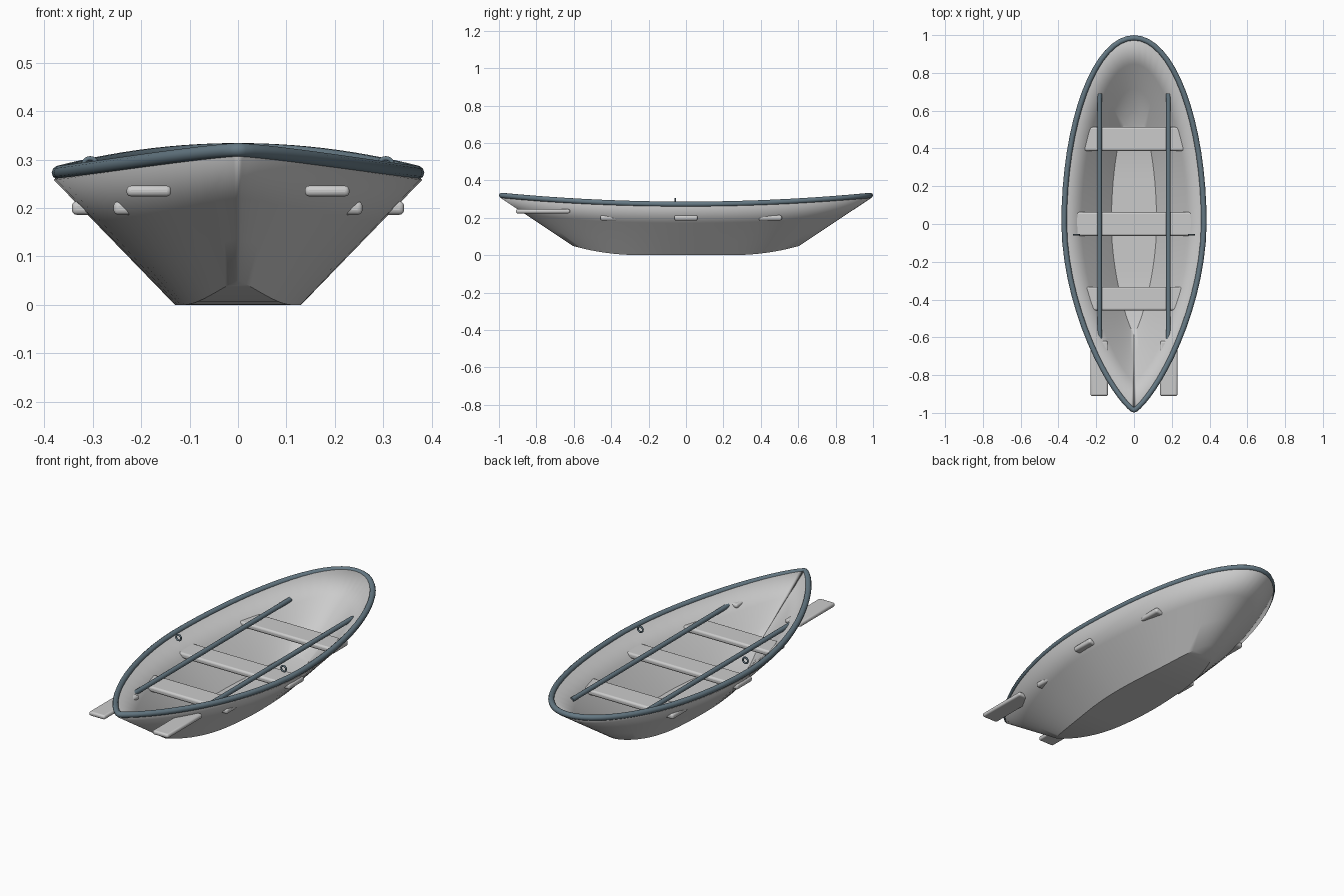
import bpy, bmesh, math
from mathutils import Vector

if "Cube" in bpy.data.objects:
    bpy.data.objects.remove(bpy.data.objects["Cube"])

blue = bpy.data.materials.new("blue_grey")
blue.diffuse_color = (0.13, 0.19, 0.23, 1)
blue.use_nodes = True
blue.node_tree.nodes["Principled BSDF"].inputs["Base Color"].default_value = blue.diffuse_color


def smooth(obj, angle=35):
    bpy.ops.object.select_all(action='DESELECT')
    obj.select_set(True)
    bpy.context.view_layer.objects.active = obj
    bpy.ops.object.shade_smooth_by_angle(angle=math.radians(angle))


def outline(t):
    """Plan outline with unit length: rounder stern (+y), sharper bow (-y)."""
    v, c = math.sin(t), math.cos(t)
    a = abs(v)
    f = math.sqrt(max(0, 1 - a * a)) if v > 0 else max(0, 1 - a ** 1.8) ** 0.8
    return math.copysign(f, c), v


def box(name, centre, size, bevel):
    bpy.ops.mesh.primitive_cube_add(size=1, location=centre)
    o = bpy.context.object
    o.name = name
    o.scale = size
    bpy.ops.object.transform_apply(location=False, rotation=False, scale=True)
    m = o.modifiers.new("bevel", 'BEVEL')
    m.width, m.segments = bevel, 3
    smooth(o)
    return o


# Hull: ruled sides between the bottom outline and the sheer line, plus floor
N, ROWS = 64, 3
bm = bmesh.new()
rings = []
for r in range(ROWS + 1):
    s = r / ROWS
    ring = []
    for i in range(N):
        f, v = outline(2 * math.pi * i / N)
        rise = max(0, (0.6 * abs(v) - 0.22) / 0.38) ** 2.2
        low = Vector((0.13 * f, 0.605 * v, 0.05 * rise))
        top = Vector((0.38 * f, 0.99 * v, 0.258 + 0.048 * v * v))
        ring.append(bm.verts.new(low.lerp(top, s)))
    rings.append(ring)
for a, b in zip(rings, rings[1:]):
    for i in range(N):
        j = (i + 1) % N
        bm.faces.new((a[i], a[j], b[j], b[i]))
base = rings[0]
for i in range(-N // 4, N // 4):
    loop = [base[k % N] for k in (i, N // 2 - i, N // 2 - i - 1, i + 1)]
    bm.faces.new(list(dict.fromkeys(loop)))
bmesh.ops.recalc_face_normals(bm, faces=bm.faces)
bm.normal_update()
if min(bm.faces, key=lambda f: f.calc_center_median().z).normal.z > 0:
    bmesh.ops.reverse_faces(bm, faces=bm.faces)
mesh = bpy.data.meshes.new("hull")
bm.to_mesh(mesh)
bm.free()
hull = bpy.data.objects.new("hull", mesh)
bpy.context.collection.objects.link(hull)
m = hull.modifiers.new("thickness", 'SOLIDIFY')
m.thickness, m.offset = 0.026, -1
smooth(hull)

# Rim: round tube following the sheer line
cu = bpy.data.curves.new("rim", 'CURVE')
cu.dimensions = '3D'
cu.bevel_depth, cu.bevel_resolution = 0.0145, 3
sp = cu.splines.new('POLY')
sp.points.add(N - 1)
sp.use_cyclic_u = True
for i, p in enumerate(sp.points):
    f, v = outline(2 * math.pi * i / N)
    p.co = (0.37 * f, 0.985 * v, 0.273 + 0.047 * v * v, 1)
rim = bpy.data.objects.new("rim", cu)
bpy.context.collection.objects.link(rim)
bpy.ops.object.select_all(action='DESELECT')
rim.select_set(True)
bpy.context.view_layer.objects.active = rim
bpy.ops.object.convert(target='MESH')
rim = bpy.context.object
rim.data.materials.clear()
rim.data.materials.append(blue)
smooth(rim, 60)

# Seats: planks whose ends run through the sides
for name, y, half in (("front_seat", -0.395, 0.257),
                      ("middle_seat", 0.0, 0.343),
                      ("back_seat", 0.45, 0.283)):
    box(name, (0, y, 0.2), (2 * half, 0.125, 0.028), 0.01)

# Oars and oarlock rings on both sides
for side, x in (("left", -1), ("right", 1)):
    bpy.ops.mesh.primitive_cylinder_add(
        vertices=16, radius=0.012, depth=1.31,
        location=(0.182 * x, 0.035, 0.235), rotation=(math.pi / 2, 0, 0))
    shaft = bpy.context.object
    shaft.name = side + "_oar_shaft"
    shaft.data.materials.append(blue)
    smooth(shaft)
    box(side + "_oar_blade", (0.184 * x, -0.765, 0.235), (0.092, 0.29, 0.022), 0.009)
    bpy.ops.mesh.primitive_torus_add(
        major_radius=0.0145, minor_radius=0.0045, major_segments=24,
        minor_segments=8, location=(0.305 * x, -0.057, 0.288),
        rotation=(math.pi / 2, 0, 0))
    ring = bpy.context.object
    ring.name = side + "_oarlock"
    ring.data.materials.append(blue)
    smooth(ring, 60)
